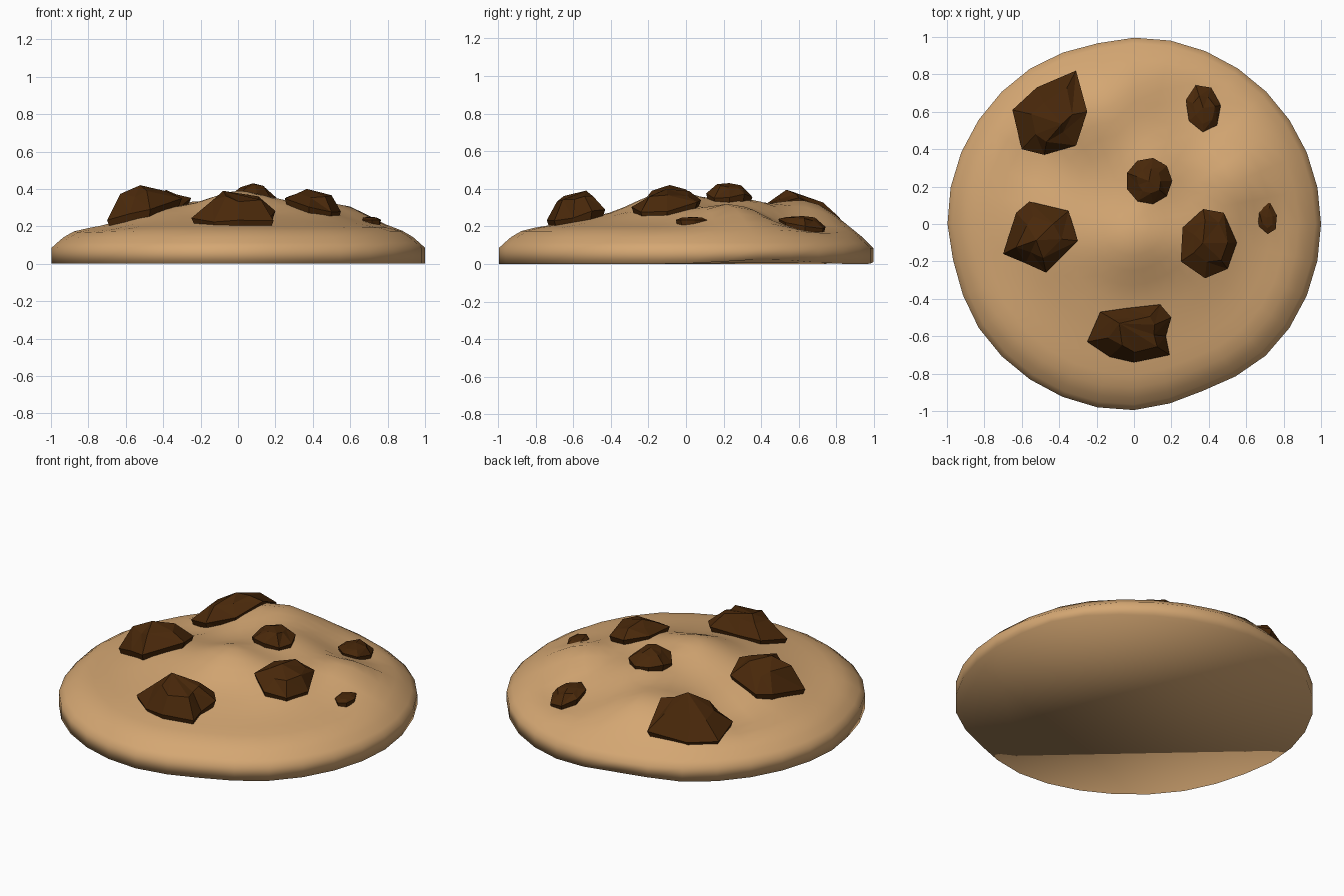
import bpy, bmesh, math, random
from math import sin, cos, pi, exp, hypot

if "Cube" in bpy.data.objects:
    bpy.data.objects.remove(bpy.data.objects["Cube"])

random.seed(4)

# Dough profile (radius, height) and soft lumps (x, y, height, spread)
PROFILE = [(0, .265), (.3, .26), (.5, .245), (.7, .21), (.8, .195), (.88, .175), (.94, .14), (1, .085)]
LUMPS = [(0, -.09, .12, .17), (-.26, .6, .09, .17), (-.5, .36, -.04, .12), (.56, .26, .09, .14),
         (-.42, -.08, .04, .15), (.1, .32, .08, .15), (.35, -.08, .05, .14),
         (-.08, .7, .06, .14), (-.75, -.3, -.015, .2), (.37, .64, -.03, .15)]


def height(x, y):
    r = min(hypot(x, y), 1)
    for (r0, z0), (r1, z1) in zip(PROFILE, PROFILE[1:]):
        if r <= r1:
            z = z0 + (z1 - z0) * (r - r0) / (r1 - r0)
            break
    fade = min(1, (1 - r) / .2)
    return z + fade * sum(a * exp(-((x - u) ** 2 + (y - v) ** 2) / (2 * s * s)) for u, v, a, s in LUMPS)


def material(name, color):
    m = bpy.data.materials.new(name)
    m.diffuse_color = color
    m.use_nodes = True
    m.node_tree.nodes["Principled BSDF"].inputs["Base Color"].default_value = m.diffuse_color
    return m


def finish(bm, name, mat, smooth):
    bmesh.ops.recalc_face_normals(bm, faces=bm.faces)
    me = bpy.data.meshes.new(name)
    for f in bm.faces:
        f.smooth = smooth
    bm.to_mesh(me)
    bm.free()
    me.materials.append(mat)
    ob = bpy.data.objects.new(name, me)
    bpy.context.collection.objects.link(ob)
    return ob


def bridge(bm, a, b, tris=False):
    n = len(a)
    for i in range(n):
        j = (i + 1) % n
        if tris:
            bm.faces.new((a[i], a[j], b[j]))
            bm.faces.new((a[i], b[j], b[i]))
        else:
            bm.faces.new((a[i], a[j], b[j], b[i]))


def fan(bm, ring, tip):
    for i in range(len(ring)):
        bm.faces.new((ring[i], ring[(i + 1) % len(ring)], tip))


dough_mat = material("dough", (.66, .385, .17, 1))
chip_mat = material("chocolate", (.066, .021, .003, 1))

# Dough: lumpy dome with a 32-sided rim and a flat underside
SEG = 32


def rim(a):
    dip = lambda c, w: exp(-(((a - c + pi) % (2 * pi) - pi) / w) ** 2)
    return 1 - .035 * dip(5.1, .28) - .015 * dip(3.4, .2) - .015 * dip(1.8, .2)


bm = bmesh.new()
angles = [2 * pi * i / SEG for i in range(SEG)]
lift = [.025 * exp(-((a - .45) / .3) ** 2) + .025 * exp(-((a - 1.8) / .25) ** 2) for a in angles]
rings = [[bm.verts.new((rim(a) * cos(a), rim(a) * sin(a), l)) for a, l in zip(angles, lift)]]
for r in (1, .97, .935, .88, .81, .73, .65, .57, .49, .41, .33, .25, .17, .085):
    ring = []
    for a in angles:
        x, y = r * cos(a), r * sin(a)
        ring.append(bm.verts.new((x * rim(a), y * rim(a), height(x, y))))
    rings.append(ring)
for lo, hi in zip(rings, rings[1:]):
    bridge(bm, lo, hi)
fan(bm, rings[-1], bm.verts.new((0, 0, height(0, 0))))
bm.faces.new(rings[0][::-1])
finish(bm, "cookie_dough", dough_mat, True)


# Chocolate chunks: faceted rocks following the dough, given by outline and top height
def chunk(name, outline, top, peak=(0, 0), rise=(.6, .9)):
    cx = sum(p[0] for p in outline) / len(outline)
    cy = sum(p[1] for p in outline) / len(outline)
    bm = bmesh.new()
    low, mid, high = [], [], []
    for x, y in outline:
        h = height(x, y)
        edge = min(h + random.uniform(.015, .04), top - .015)
        s = random.uniform(.48, .68)
        mid.append(bm.verts.new((x, y, edge)))
        low.append(bm.verts.new((cx + .8 * (x - cx), cy + .8 * (y - cy), max(h - .07, .06))))
        high.append(bm.verts.new((cx + s * (x - cx), cy + s * (y - cy),
                                  edge + (top - edge) * random.uniform(*rise))))
    bridge(bm, low, mid, True)
    bridge(bm, mid, high, True)
    fan(bm, high, bm.verts.new((cx + peak[0], cy + peak[1], top)))
    bm.faces.new(low[::-1])
    finish(bm, name, chip_mat, False)


def pebble(cx, cy, rx, ry, n, tilt=0):
    pts = []
    for i in range(n):
        a = 2 * pi * i / n
        x, y = rx * cos(a), ry * sin(a)
        pts.append((cx + x * cos(tilt) - y * sin(tilt), cy + x * sin(tilt) + y * cos(tilt)))
    return pts


chunk("chunk_back_left", [(-.65, .61), (-.52, .73), (-.31, .82), (-.25, .6), (-.31, .42), (-.48, .37), (-.6, .4)],
      .395, (.06, -.03), (.4, .6))
chunk("chunk_left", [(-.7, -.16), (-.63, .06), (-.56, .12), (-.35, .07), (-.3, -.09), (-.47, -.26), (-.58, -.21)],
      .42, (-.01, -.02), (.45, .8))
chunk("chunk_front", [(-.25, -.63), (-.18, -.47), (-.04, -.45), (.14, -.43), (.2, -.5), (.17, -.6),
                      (.19, -.7), (0, -.74), (-.13, -.71)], .39, (-.09, .05))
chunk("chunk_right", [(.25, -.2), (.26, -.02), (.37, .08), (.48, .06), (.55, -.1), (.5, -.24), (.38, -.29)],
      .4, (-.03, 0), (.45, .8))
chunk("chunk_centre", pebble(.08, .23, .125, .125, 9), .43)
chunk("chunk_back_right", pebble(.37, .62, .095, .13, 7, .15), .255)
chunk("chunk_far_right", pebble(.71, .035, .055, .09, 7, .2), .25)
